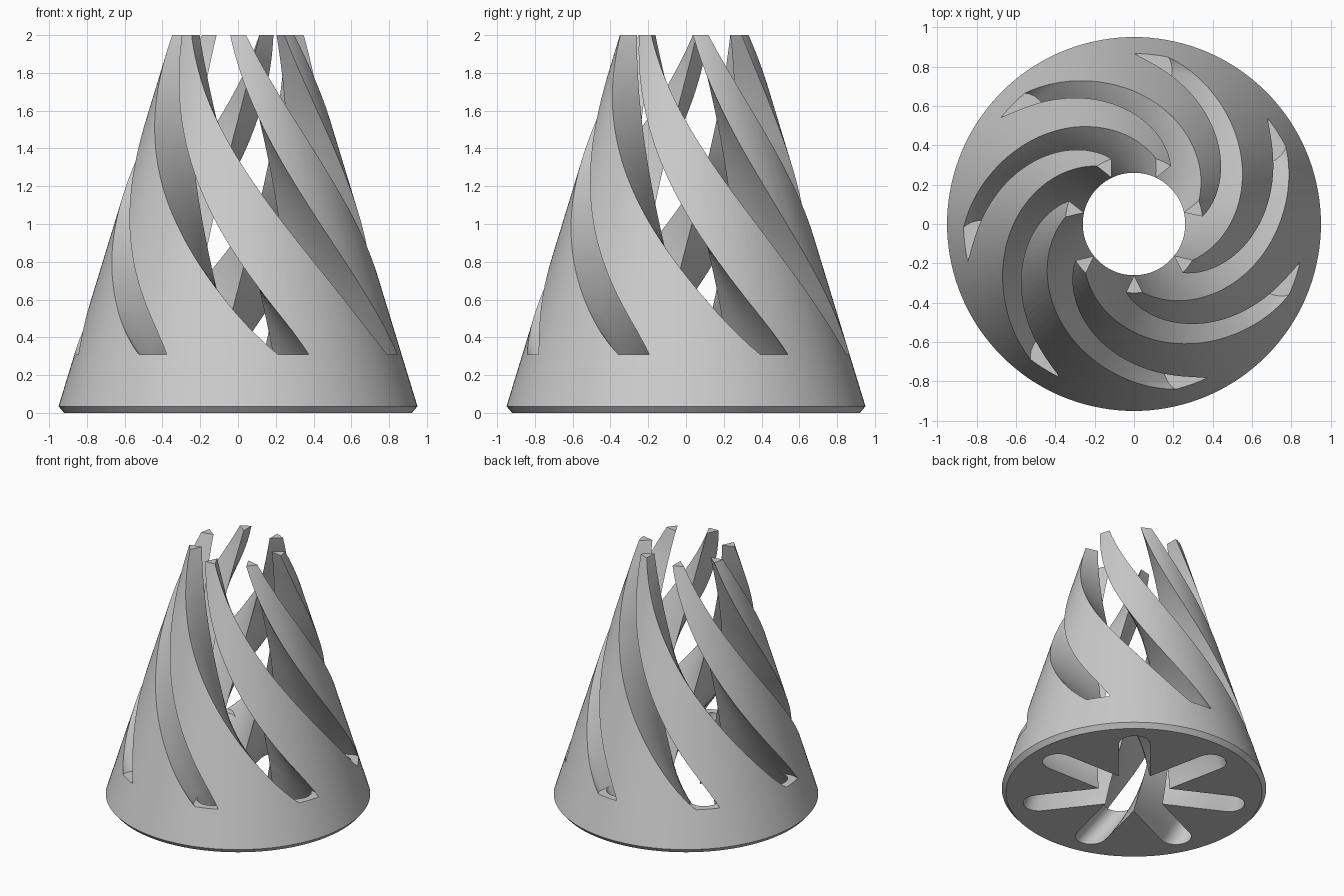
import bpy, bmesh, math
from mathutils import Vector, Matrix

old = bpy.data.objects.get("Cube")
if old:
    bpy.data.objects.remove(old, do_unlink=True)

SLOTS = 7
STEP = 2 * math.pi / SLOTS
HALF = 0.113                         # half width of a slot
APEX = HALF / math.sin(STEP / 2)     # where neighbouring slots meet
START = math.radians(-52.4)          # slot direction at the base
TWIST = math.radians(-57.3)          # turn per unit of height

grey = bpy.data.materials.new("light_grey")
grey.use_nodes = True
grey.diffuse_color = (0.6, 0.6, 0.6, 1)
grey.node_tree.nodes["Principled BSDF"].inputs["Base Color"].default_value = (0.6, 0.6, 0.6, 1)


def make_object(name, bm):
    bmesh.ops.recalc_face_normals(bm, faces=bm.faces)
    mesh = bpy.data.meshes.new(name)
    bm.to_mesh(mesh)
    bm.free()
    mesh.materials.append(grey)
    obj = bpy.data.objects.new(name, mesh)
    bpy.context.collection.objects.link(obj)
    return obj


def stack_rings(name, rings):
    """Closed solid skinned over a stack of equal rings."""
    bm = bmesh.new()
    loops = [[bm.verts.new(p) for p in ring] for ring in rings]
    n = len(loops[0])
    for low, high in zip(loops, loops[1:]):
        for i in range(n):
            j = (i + 1) % n
            bm.faces.new((low[i], low[j], high[j], high[i]))
    bm.faces.new(loops[0][::-1])
    bm.faces.new(loops[-1])
    return make_object(name, bm)


def slot_star(reach):
    """Outline of all slots joined at the centre, with round ends."""
    inner = APEX * math.cos(STEP / 2)
    walls = [inner + (reach - inner) * k / 4 for k in range(4)]
    one = [Vector((x, -HALF, 0)) for x in walls]
    for k in range(13):
        a = math.pi * (k / 12 - 0.5)
        one.append(Vector((reach + HALF * math.cos(a), HALF * math.sin(a), 0)))
    one += [Vector((x, HALF, 0)) for x in walls[:0:-1]]
    return [Matrix.Rotation(STEP * s, 3, 'Z') @ p for s in range(SLOTS) for p in one]


def twisted_cutter(name, reach, z0, z1, layers):
    star = slot_star(reach)
    rings = []
    for k in range(layers + 1):
        z = z0 + (z1 - z0) * k / layers
        turn = Matrix.Rotation(START + TWIST * z, 3, 'Z')
        rings.append([turn @ p + Vector((0, 0, z)) for p in star])
    return stack_rings(name, rings)


# Cone body with a chamfered foot
sides = 144
profile = [(0.92, 0), (0.95, 0.035), (0.35, 2)]
body = stack_rings("twisted_cone", [
    [Vector((r * math.cos(2 * math.pi * i / sides), r * math.sin(2 * math.pi * i / sides), z))
     for i in range(sides)] for r, z in profile])

# Short slots through the base, longer slots that break through the side above
cutters = [twisted_cutter("base_slots", 0.70, -0.05, 0.36, 14),
           twisted_cutter("side_slots", 0.79, 0.31, 2.05, 60)]

bpy.ops.object.select_all(action='DESELECT')
bpy.context.view_layer.objects.active = body
body.select_set(True)
for cutter in cutters:
    cutter.hide_render = True
    mod = body.modifiers.new(cutter.name, 'BOOLEAN')
    mod.operation = 'DIFFERENCE'
    mod.solver = 'EXACT'
    mod.object = cutter
    bpy.ops.object.modifier_apply(modifier=mod.name)
    bpy.data.objects.remove(cutter, do_unlink=True)

bpy.ops.object.shade_smooth_by_angle(angle=math.radians(30))
